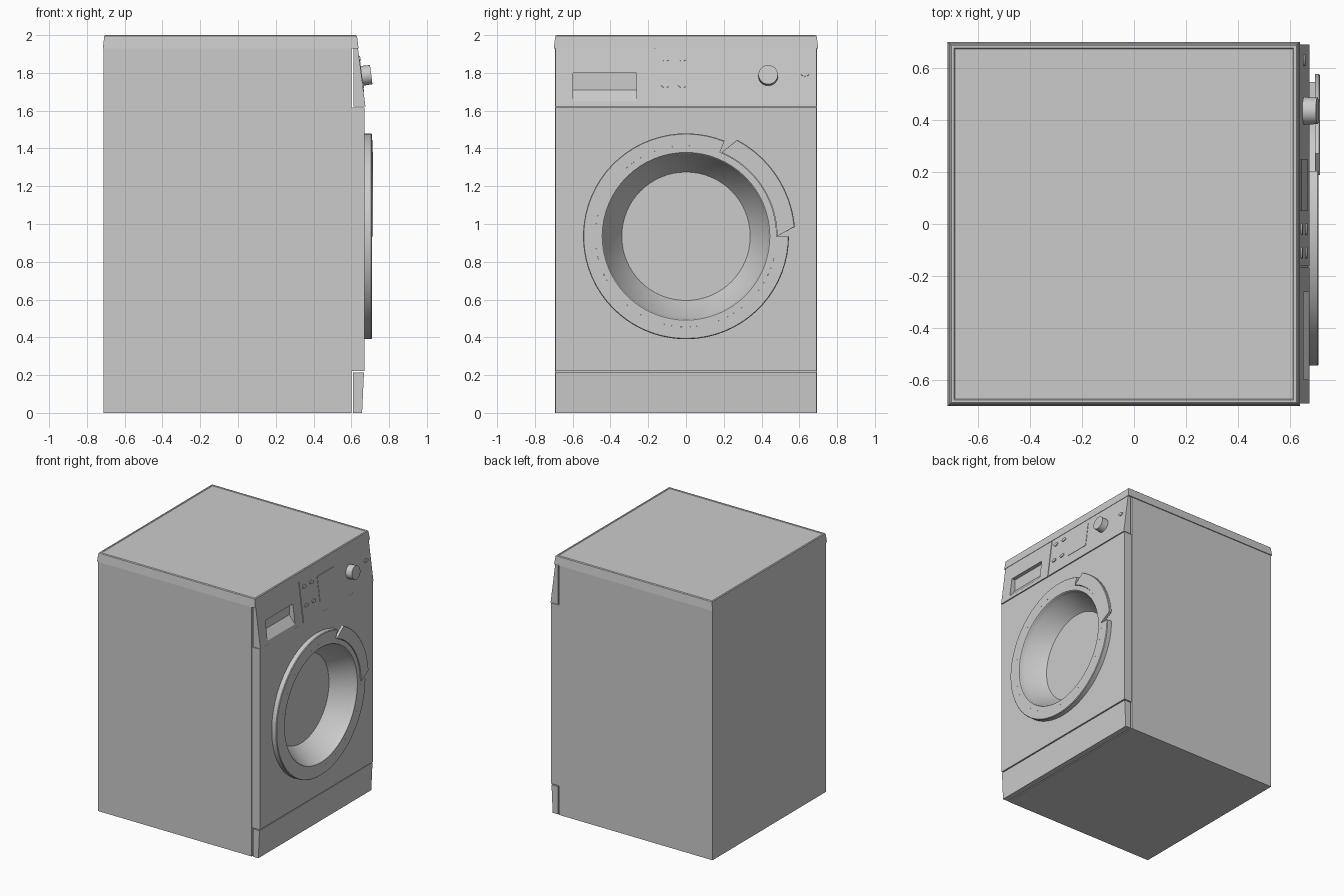
import bpy, bmesh
from math import radians, cos, sin, atan2, pi
from mathutils import Matrix

if "Cube" in bpy.data.objects:
    bpy.data.objects.remove(bpy.data.objects["Cube"])

CZ = 0.935                      # height of the door centre
SLOPE = atan2(0.04, 0.31)       # tilt of the control panel


def finish(bm, name, smooth=False):
    bmesh.ops.remove_doubles(bm, verts=bm.verts, dist=1e-5)
    bmesh.ops.recalc_face_normals(bm, faces=bm.faces)
    me = bpy.data.meshes.new(name)
    bm.to_mesh(me)
    bm.free()
    ob = bpy.data.objects.new(name, me)
    bpy.context.collection.objects.link(ob)
    bpy.ops.object.select_all(action='DESELECT')
    bpy.context.view_layer.objects.active = ob
    ob.select_set(True)
    if smooth:
        bpy.ops.object.shade_smooth_by_angle(angle=radians(30))
    return ob


def prism(name, pts, y0, y1):
    """Extrude an x-z outline along y."""
    bm = bmesh.new()
    f = bm.faces.new([bm.verts.new((x, y0, z)) for x, z in pts])
    new = bmesh.ops.extrude_face_region(bm, geom=[f])['geom']
    bmesh.ops.translate(bm, vec=(0, y1 - y0, 0),
                        verts=[v for v in new if isinstance(v, bmesh.types.BMVert)])
    return finish(bm, name)


def box(name, x0, x1, y0, y1, z0, z1):
    return prism(name, [(x0, z0), (x1, z0), (x1, z1), (x0, z1)], y0, y1)


def sweep(name, profile, n=64):
    """Turn a closed outline of (radius, x, start, end) about the door axis."""
    bm = bmesh.new()
    rows = []
    for i in range(n + 1):
        row = []
        for r, x, a0, a1 in profile:
            a = radians(a0 + (a1 - a0) * i / n)
            row.append(bm.verts.new((x, r * cos(a), CZ + r * sin(a))))
        rows.append(row)
    k = len(profile)
    for a, b in zip(rows, rows[1:]):
        for j in range(k):
            bm.faces.new((a[j], a[(j + 1) % k], b[(j + 1) % k], b[j]))
    if profile[0][3] - profile[0][2] < 360:
        bm.faces.new(rows[0])
        bm.faces.new(rows[-1])
    return finish(bm, name, True)


def cut(ob, cutter):
    m = ob.modifiers.new("cut", 'BOOLEAN')
    m.object, m.operation, m.solver = cutter, 'DIFFERENCE', 'EXACT'
    bpy.context.view_layer.objects.active = ob
    bpy.ops.object.modifier_apply(modifier=m.name)
    bpy.data.objects.remove(cutter)


def cylinder(name, r, depth, loc, tilt=0.0, stretch=1.0, n=32, bevel=0.0):
    """Cylinder pointing along +x, tipped up by tilt."""
    bm = bmesh.new()
    bmesh.ops.create_cone(bm, cap_ends=True, segments=n, radius1=r,
                          radius2=r - bevel, depth=depth)
    bmesh.ops.transform(bm, verts=bm.verts, matrix=Matrix.Translation(loc)
                        @ Matrix.Rotation(pi / 2 - tilt, 4, 'Y')
                        @ Matrix.Diagonal((stretch, 1, 1, 1)))
    return finish(bm, name, True)


def panel_x(z):
    return 0.635 + 0.04 * (1.93 - z) / 0.31


# Cabinet and front sheet, both opened for the door bowl
body = box("cabinet", -0.712, 0.602, -0.693, 0.693, 0, 1.935)
cut(body, cylinder("cutter", 0.42, 0.4, (0.72, 0, CZ), n=64))
front = box("front_sheet", 0.602, 0.67, -0.69, 0.69, 0.222, 1.618)
cut(front, cylinder("cutter", 0.447, 0.4, (0.65, 0, CZ), n=64))

# Kick plate
prism("kick_plate", [(0.61, 0), (0.657, 0), (0.667, 0.215), (0.61, 0.215)], -0.69, 0.69)

# Lid: stacked rectangles tapering to a fine raised rim
bm = bmesh.new()
loops = []
for inset, z in [(0, 1.93), (0.008, 1.995), (0.014, 2.0), (0.024, 2.0), (0.027, 1.997)]:
    x0, x1, y = -0.716 + inset, 0.638 - inset, 0.70 - inset
    loops.append([bm.verts.new(p) for p in ((x0, -y, z), (x1, -y, z), (x1, y, z), (x0, y, z))])
for a, b in zip(loops, loops[1:]):
    for i in range(4):
        bm.faces.new((a[i], a[(i + 1) % 4], b[(i + 1) % 4], b[i]))
bm.faces.new(loops[0])
bm.faces.new(loops[-1])
finish(bm, "lid")

# Sloping control panel with drawer grip and seam
panel = prism("control_panel", [(0.612, 1.622), (panel_x(1.622), 1.622),
                                (panel_x(1.93), 1.93), (0.612, 1.93)], -0.69, 0.69)
cut(panel, prism("cutter", [(0.622, 1.80), (0.622, 1.71), (panel_x(1.65), 1.65),
                            (0.72, 1.65), (0.72, 1.80)], -0.597, -0.262))
cut(panel, prism("cutter", [(panel_x(1.6) - 0.006, 1.6), (0.72, 1.6), (0.72, 1.95),
                            (panel_x(1.95) - 0.006, 1.95)], -0.168, -0.162))

# Display window
prism("display", [(panel_x(z) + d, z) for z, d in
                  ((1.70, -0.004), (1.70, 0.003), (1.89, 0.003), (1.89, -0.004))], 0.05, 0.25)

# Buttons, indicator and dial
for i, (y, z) in enumerate([(-0.11, 1.875), (-0.02, 1.875), (-0.11, 1.735),
                            (-0.02, 1.735), (0.63, 1.795)]):
    cylinder("indicator" if i == 4 else f"button_{i + 1}", 0.022, 0.012,
             (panel_x(z), y, z), SLOPE, 0.6, 20)
cylinder("dial", 0.053, 0.06, (panel_x(1.785) + 0.022, 0.435, 1.787), SLOPE, n=40, bevel=0.002)

# Door: inner lip with glass bowl, outer ring broken at the grip, and the handle
full = [(0.48, 0.67), (0.48, 0.71), (0.444, 0.71), (0.44, 0.706), (0.432, 0.675), (0.34, 0.54),
        (0, 0.54), (0, 0.53), (0.35, 0.53), (0.44, 0.665)]
sweep("door_bowl", [(r, x, 0, 360) for r, x in full])
ring = [(0.48, 0.67), (0.545, 0.67), (0.545, 0.705), (0.541, 0.71), (0.48, 0.71)]
sweep("door_ring", [(r, x, 68, 360) for r, x in ring], 56)
sweep("door_handle", [(0.482, 0.695, 0, 67), (0.578, 0.695, 5, 62),
                      (0.578, 0.711, 5, 62), (0.574, 0.715, 5, 62),
                      (0.482, 0.715, 0, 67)], 20)
